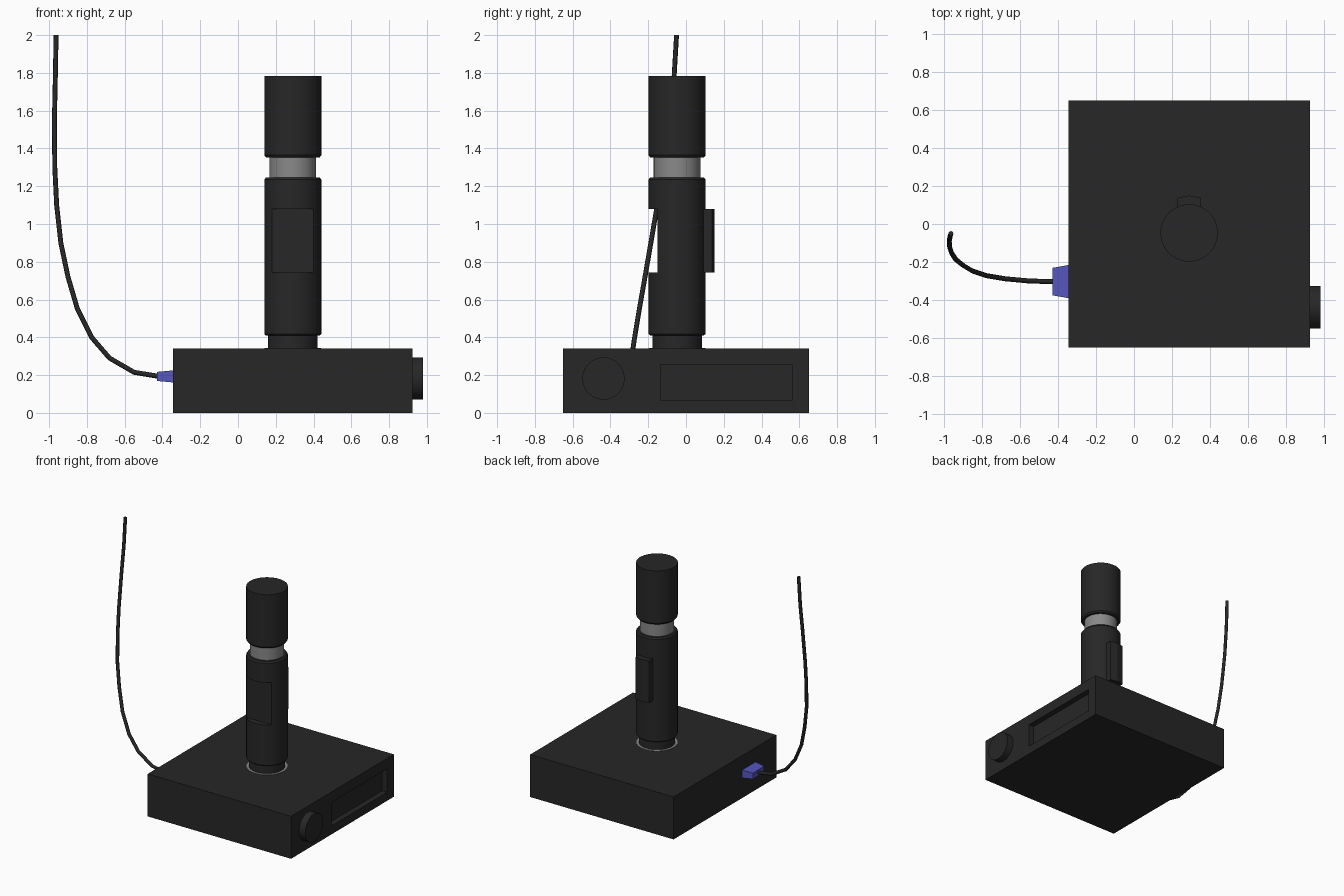
import bpy, bmesh, math
from mathutils import Matrix, Vector

if "Cube" in bpy.data.objects:
    bpy.data.objects.remove(bpy.data.objects["Cube"])

CX, CY = 0.29, -0.047


def material(name, rgb):
    m = bpy.data.materials.new(name)
    m.diffuse_color = (*rgb, 1)
    m.use_nodes = True
    m.node_tree.nodes["Principled BSDF"].inputs["Base Color"].default_value = m.diffuse_color
    return m


BLACK = material("black", (0.02, 0.02, 0.02))
GREY = material("grey", (0.25, 0.25, 0.25))
BLUE = material("blue", (0.09, 0.09, 0.5))


def finish(bm, name, mat, smooth=False):
    bmesh.ops.recalc_face_normals(bm, faces=bm.faces)
    me = bpy.data.meshes.new(name)
    bm.to_mesh(me)
    bm.free()
    ob = bpy.data.objects.new(name, me)
    bpy.context.collection.objects.link(ob)
    if mat:
        me.materials.append(mat)
    if smooth:
        bpy.ops.object.select_all(action='DESELECT')
        ob.select_set(True)
        bpy.context.view_layer.objects.active = ob
        bpy.ops.object.shade_smooth_by_angle(angle=math.radians(30))
    return ob


def box(name, lo, hi, mat=None):
    bm = bmesh.new()
    lo, hi = Vector(lo), Vector(hi)
    bmesh.ops.create_cube(bm, size=1, matrix=Matrix.Translation((lo + hi) / 2)
                          @ Matrix.Diagonal((*(hi - lo), 1)))
    return finish(bm, name, mat)


def loft(bm, rings):
    rows = [[bm.verts.new(p) for p in r] for r in rings]
    n = len(rows[0])
    for a, b in zip(rows, rows[1:]):
        for i in range(n):
            bm.faces.new((a[i], a[(i + 1) % n], b[(i + 1) % n], b[i]))
    bm.faces.new(rows[0])
    bm.faces.new(rows[-1])


def lathe(name, profile, mat, matrix=Matrix.Translation((CX, CY, 0)), n=48):
    bm = bmesh.new()
    loft(bm, [[matrix @ Vector((r * math.cos(2 * math.pi * i / n),
                                r * math.sin(2 * math.pi * i / n), z))
               for i in range(n)] for r, z in profile])
    return finish(bm, name, mat, True)


def cut(ob, lo, hi):
    cutter = box("cutter", lo, hi)
    cutter.hide_render = True
    mod = ob.modifiers.new("cut", 'BOOLEAN')
    mod.operation, mod.solver, mod.object = 'DIFFERENCE', 'EXACT', cutter
    bpy.context.view_layer.objects.active = ob
    bpy.ops.object.modifier_apply(modifier=mod.name)
    bpy.data.objects.remove(cutter)


# Base box with a recessed window on the right side
base = box("base", (-0.345, -0.65, 0), (0.925, 0.65, 0.34), BLACK)
cut(base, (0.88, -0.135, 0.068), (1.0, 0.565, 0.255))

# Round knob on the right side
lathe("knob", [(0.112, 0.90), (0.112, 0.98)], BLACK,
      Matrix.Translation((0, -0.437, 0.182)) @ Matrix.Rotation(math.pi / 2, 4, 'Y'))

# Column: foot ring, neck, grip, metal collar and cap
lathe("foot_ring", [(0.15, 0.335), (0.15, 0.343)], GREY)
lathe("neck", [(0.131, 0.33), (0.131, 0.43)], BLACK)
grip = lathe("grip", [(0.142, 0.41), (0.151, 0.418), (0.151, 1.235), (0.142, 1.247)], BLACK)
cut(grip, (0.1, -0.4, 0.742), (0.5, -0.15, 1.08))
lathe("collar", [(0.124, 1.23), (0.124, 1.37)], GREY)
lathe("cap", [(0.142, 1.352), (0.151, 1.364), (0.151, 1.784)], BLACK)

# Slider on the back of the grip
bm = bmesh.new()
outline = [(0.23, 0.04), (0.35, 0.04), (0.35, 0.138), (0.29, 0.15), (0.23, 0.138)]
loft(bm, [[(x, y, z) for x, y in outline] for z in (0.744, 1.08)])
finish(bm, "slider", BLACK)

# Tapered blue plug on the left side
bm = bmesh.new()
loft(bm, [[(x, -0.303 + sy * w, 0.193 + sz * h)
           for sy, sz in ((-1, -1), (1, -1), (1, 1), (-1, 1))]
          for x, w, h in ((-0.43, 0.072, 0.024), (-0.34, 0.088, 0.032))])
finish(bm, "plug", BLUE)

# Cable swept along a rising path
path = [(-0.40, -0.303, 0.193), (-0.43, -0.303, 0.195), (-0.55, -0.30, 0.215),
        (-0.68, -0.288, 0.29), (-0.775, -0.272, 0.40), (-0.85, -0.247, 0.55),
        (-0.90, -0.217, 0.72), (-0.938, -0.186, 0.90), (-0.96, -0.152, 1.10),
        (-0.97, -0.122, 1.30), (-0.972, -0.088, 1.55), (-0.967, -0.063, 1.78),
        (-0.963, -0.05, 2.0)]
cu = bpy.data.curves.new("cable", 'CURVE')
cu.dimensions = '3D'
cu.bevel_depth = 0.013
cu.bevel_resolution = 2
cu.use_fill_caps = True
sp = cu.splines.new('POLY')
sp.points.add(len(path) - 1)
for p, co in zip(sp.points, path):
    p.co = (*co, 1)
cu.materials.append(BLACK)
bpy.context.collection.objects.link(bpy.data.objects.new("cable", cu))
